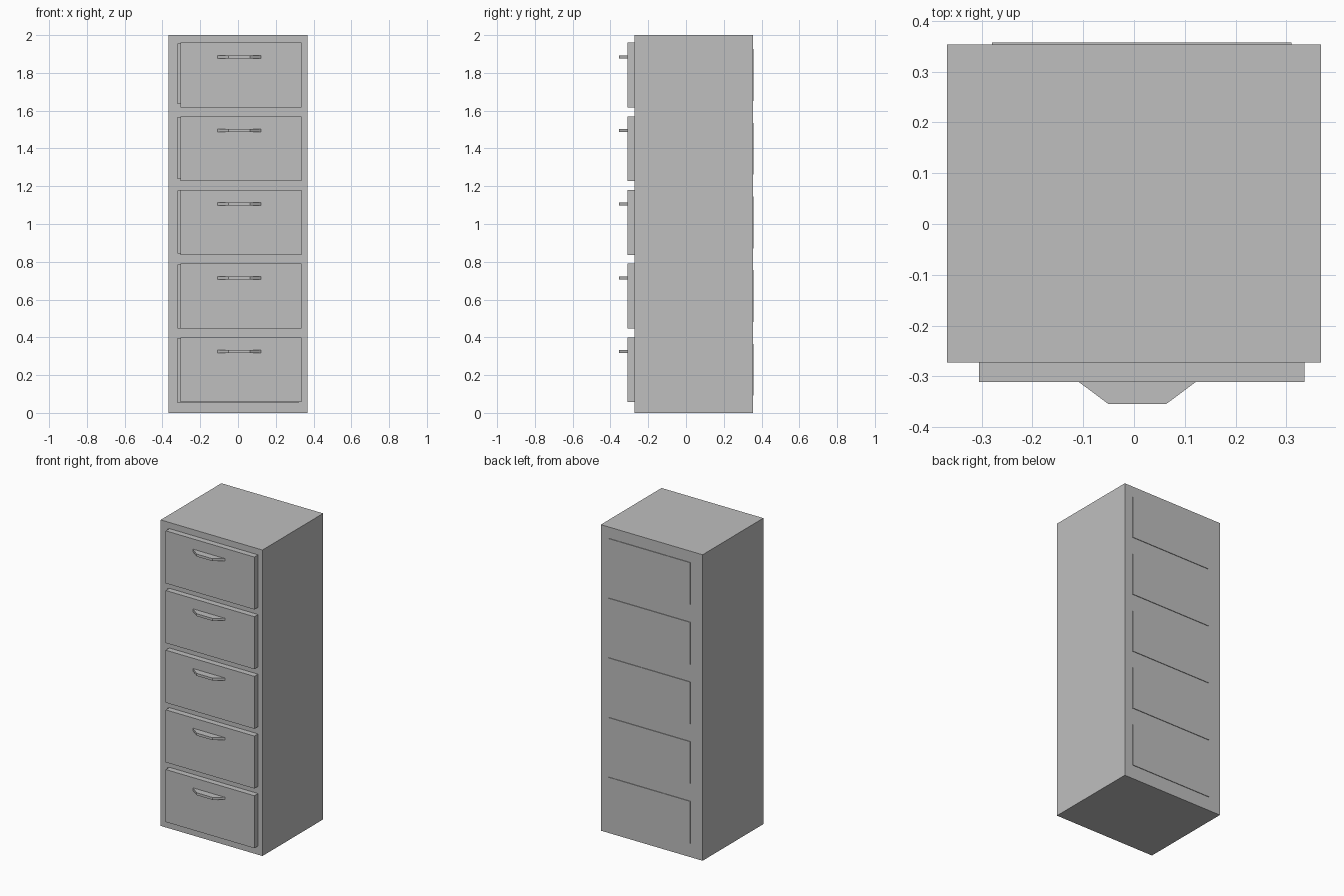
import bpy, bmesh

cube = bpy.data.objects.get("Cube")
if cube:
    bpy.data.objects.remove(cube, do_unlink=True)

grey = bpy.data.materials.new("light grey")
grey.use_nodes = True
colour = (0.52, 0.52, 0.52, 1)
grey.diffuse_color = colour
grey.node_tree.nodes["Principled BSDF"].inputs["Base Color"].default_value = colour


def prism(name, outline, z0, z1):
    """Extrude a counter-clockwise xy outline from z0 up to z1."""
    bm = bmesh.new()
    low = [bm.verts.new((x, y, z0)) for x, y in outline]
    high = [bm.verts.new((x, y, z1)) for x, y in outline]
    bm.faces.new(low[::-1])
    bm.faces.new(high)
    n = len(outline)
    for i in range(n):
        j = (i + 1) % n
        bm.faces.new((low[i], low[j], high[j], high[i]))
    mesh = bpy.data.meshes.new(name)
    bm.to_mesh(mesh)
    bm.free()
    mesh.materials.append(grey)
    obj = bpy.data.objects.new(name, mesh)
    bpy.context.collection.objects.link(obj)
    return obj


def box(name, x0, x1, y0, y1, z0, z1):
    return prism(name, [(x0, y0), (x1, y0), (x1, y1), (x0, y1)], z0, z1)


FRONT, BACK = -0.273, 0.354
DRAWER_FACE = -0.311
PITCH = 0.39

# Cabinet shell
cabinet = box("cabinet", -0.368, 0.368, FRONT, BACK, 0, 2)

for i in range(5):
    top = 1.96 - PITCH * i
    bottom = top - 0.343

    # Opening, slightly offset from the drawer so a slot shows on one side
    cutter = box(f"opening_cutter_{i + 1}", -0.32, 0.32, FRONT - 0.1, BACK - 0.02,
                 1.638 - 0.396 * i, top - 0.006)
    cutter.hide_render = True
    cutter.hide_viewport = True
    cutter.display_type = 'WIRE'
    cut = cabinet.modifiers.new("opening", 'BOOLEAN')
    cut.operation = 'DIFFERENCE'
    cut.solver = 'EXACT'
    cut.object = cutter

    # Drawer front, and its body reaching just through the back
    box(f"drawer_front_{i + 1}", -0.305, 0.336, DRAWER_FACE, FRONT, bottom, top)
    box(f"drawer_body_{i + 1}", -0.28, 0.31, FRONT, BACK + 0.004,
        bottom + 0.034, top - 0.034)

    # Tapered pull handle
    pull = [(-0.109, DRAWER_FACE), (-0.05, -0.355), (0.063, -0.355), (0.122, DRAWER_FACE)]
    prism(f"handle_{i + 1}", pull, top - 0.083, top - 0.067)
